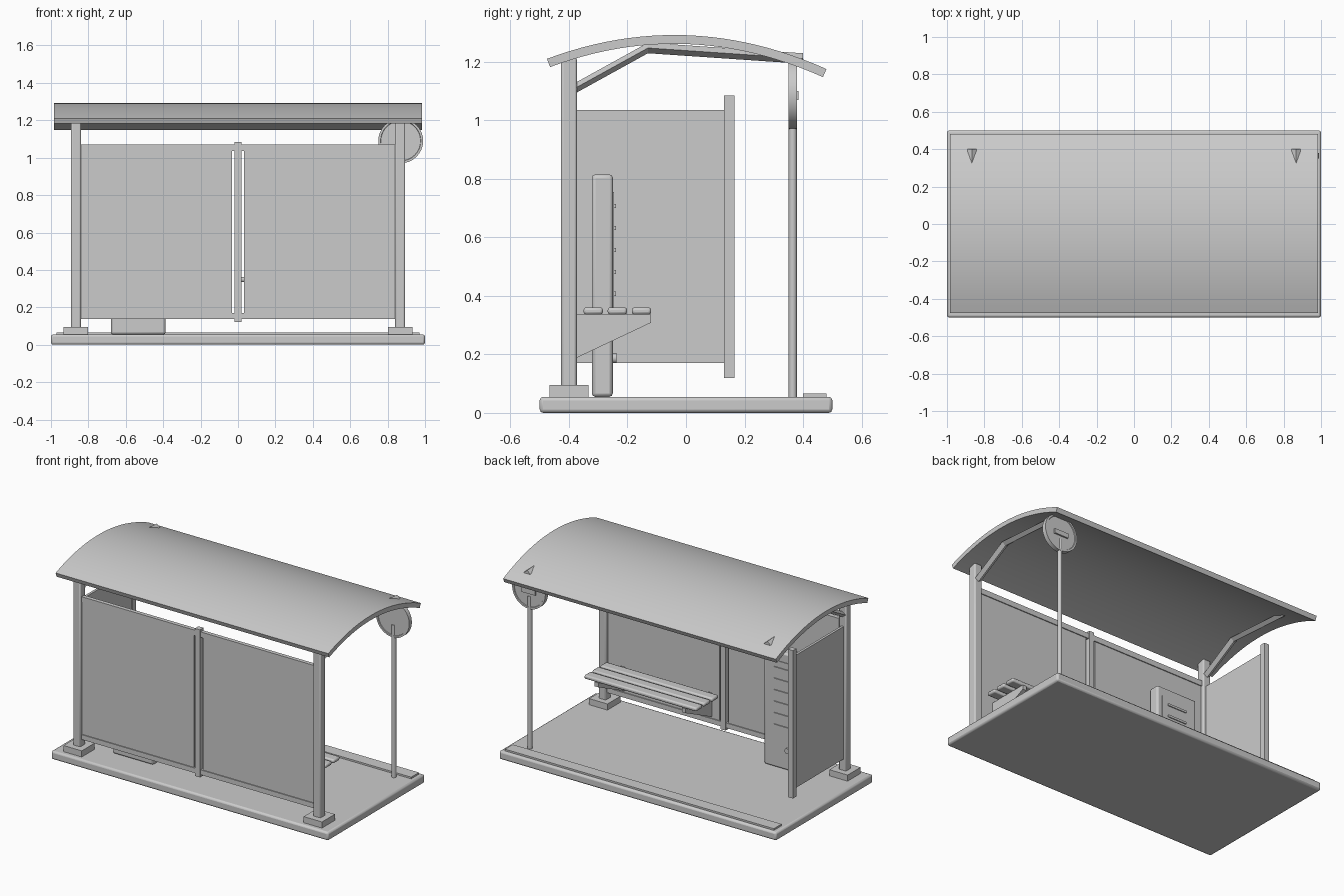
import bpy, bmesh, math
from mathutils import Vector

cube = bpy.data.objects.get("Cube")
if cube:
    bpy.data.objects.remove(cube)

grey = bpy.data.materials.new("light_grey")
grey.use_nodes = True
shade = (0.6, 0.6, 0.6, 1)
grey.diffuse_color = shade
grey.node_tree.nodes["Principled BSDF"].inputs["Base Color"].default_value = shade


def finish(name, bm, bevel=0, segments=2, smooth=False):
    """Turn a bmesh into a named object with optional rounded edges."""
    bmesh.ops.recalc_face_normals(bm, faces=bm.faces[:])
    mesh = bpy.data.meshes.new(name)
    bm.to_mesh(mesh)
    bm.free()
    mesh.materials.append(grey)
    obj = bpy.data.objects.new(name, mesh)
    bpy.context.collection.objects.link(obj)
    if bevel:
        mod = obj.modifiers.new("rounded_edges", "BEVEL")
        mod.width, mod.segments = bevel, segments
    if smooth or bevel:
        bpy.ops.object.select_all(action="DESELECT")
        obj.select_set(True)
        bpy.context.view_layer.objects.active = obj
        bpy.ops.object.shade_smooth_by_angle(angle=math.radians(35))
    return obj


def box(name, x, y, z, bevel=0):
    """Box given by its (low, high) range on each axis."""
    bm = bmesh.new()
    bmesh.ops.create_cube(bm, size=1)
    for v in bm.verts:
        v.co = [(r[0] + r[1]) / 2 + c * (r[1] - r[0]) for c, r in zip(v.co, (x, y, z))]
    return finish(name, bm, bevel)


def prism(name, outline, x, smooth=False):
    """Extrude a (y, z) outline along x."""
    bm = bmesh.new()
    face = bm.faces.new([bm.verts.new((x[0], *p)) for p in outline])
    ext = bmesh.ops.extrude_face_region(bm, geom=[face])
    for v in ext["geom"]:
        if isinstance(v, bmesh.types.BMVert):
            v.co.x = x[1]
    return finish(name, bm, smooth=smooth)


def cylinder(name, centre, radius, depth, sides=24, along_y=False, rim=0):
    """Cylinder along z or y, optionally with a raised rim on both ends."""
    bm = bmesh.new()
    bmesh.ops.create_cone(bm, cap_ends=True, segments=sides, radius1=radius,
                          radius2=radius, depth=depth)
    if rim:
        caps = [f for f in bm.faces if len(f.verts) > 4]
        bmesh.ops.inset_individual(bm, faces=caps, thickness=rim)
        bmesh.ops.inset_individual(bm, faces=caps, thickness=0.002, depth=-0.005)
    for v in bm.verts:
        c = v.co.copy()
        v.co = Vector((c.x, -c.z, c.y) if along_y else c) + Vector(centre)
    return finish(name, bm, smooth=True)


# Platform with the kerb strip
FLOOR = 0.055
box("platform", (-1, 1), (-0.5, 0.5), (0, FLOOR), 0.012)
box("kerb_strip", (-0.97, 0.97), (0.4, 0.48), (0.05, 0.066))

# Curved roof: a smooth arc through three points, thickened downwards
def roof_z(t):
    ends = (1.21, 1.175)
    chord = ends[0] + (ends[1] - ends[0]) * t
    return chord + 0.098 * (1 - (2 * t - 1) ** 2)

steps = 24
upper, lower = [], []
for i in range(steps + 1):
    t = i / steps
    slope = (roof_z(t + 0.01) - roof_z(t - 0.01)) / 0.0192
    n = Vector((-slope, 1)).normalized()
    p = Vector((-0.475 + 0.955 * t, roof_z(t)))
    upper.append(p)
    lower.append(p - n * 0.03)
prism("roof", upper + lower[::-1], (-0.984, 0.984), smooth=True)

# Main posts, foot plates and roof arms on both sides
ARM_PATH = [(-0.4, 1.098), (-0.13, 1.247), (0.4, 1.211)]
for side, label in ((-1, "right"), (1, "left")):
    x = 0.867 * side
    box(f"{label}_post", (x - 0.027, x + 0.027), (-0.427, -0.373), (FLOOR, 1.215), 0.008)
    box(f"{label}_foot_plate", (x - 0.066, x + 0.066), (-0.467, -0.334), (0.05, 0.095))
    bm = bmesh.new()
    rings = []
    for y, z in ARM_PATH:
        ring = [(x - 0.024, y, z), (x, y, z + 0.018), (x + 0.024, y, z), (x, y, z - 0.018)]
        rings.append([bm.verts.new(p) for p in ring])
    for a, b in zip(rings, rings[1:]):
        for i in range(4):
            j = (i + 1) % 4
            bm.faces.new((a[i], a[j], b[j], b[i]))
    bm.faces.new(rings[0])
    bm.faces.new(rings[-1])
    finish(f"{label}_roof_arm", bm)

# Long wall: middle post, rails and two panels
box("middle_post", (-0.018, 0.018), (-0.418, -0.382), (0.122, 1.085))
for name, z in (("lower_rail", (0.138, 0.17)), ("upper_rail", (1.035, 1.07))):
    box(name, (-0.85, 0.85), (-0.413, -0.387), z)
box("right_wall_panel", (-0.845, -0.033), (-0.407, -0.393), (0.165, 1.04))
box("left_wall_panel", (0.033, 0.845), (-0.407, -0.393), (0.165, 1.04))

# Short end wall
box("end_wall_panel", (-0.877, -0.861), (-0.38, 0.135), (0.17, 1.035))
box("end_wall_post", (-0.887, -0.851), (0.13, 0.165), (0.12, 1.085))

# Bench: three slats on two tapered brackets
for i in range(3):
    y = -0.35 + 0.0825 * i
    box(f"bench_slat_{i + 1}", (0.01, 0.82), (y, y + 0.066), (0.336, 0.361), 0.009)
bracket = [(-0.395, 0.336), (-0.12, 0.336), (-0.12, 0.308), (-0.37, 0.19), (-0.395, 0.18)]
for label, x in (("right", 0.1), ("left", 0.73)):
    prism(f"{label}_bench_bracket", bracket, (x - 0.013, x + 0.013))

# Ticket machine with a framed face, slots and a knob
box("machine_body", (-0.68, -0.387), (-0.322, -0.25), (FLOOR, 0.815), 0.012)
box("machine_face", (-0.645, -0.422), (-0.255, -0.246), (0.29, 0.755))
for i in range(6):
    z = 0.7 - 0.075 * i
    box(f"machine_slot_{i + 1}", (-0.6, -0.465), (-0.25, -0.24), (z, z + 0.014))
cylinder("machine_knob", (-0.56, -0.245, 0.187), 0.017, 0.014, 16, True)

# Stop sign on its pole
cylinder("sign_pole", (0.87, 0.365, 0.55), 0.014, 1.0, 16)
cylinder("sign_disc", (0.87, 0.365, 1.09), 0.12, 0.028, 32, True, 0.012)
box("sign_plate", (0.82, 0.92), (0.37, 0.384), (1.07, 1.1))
